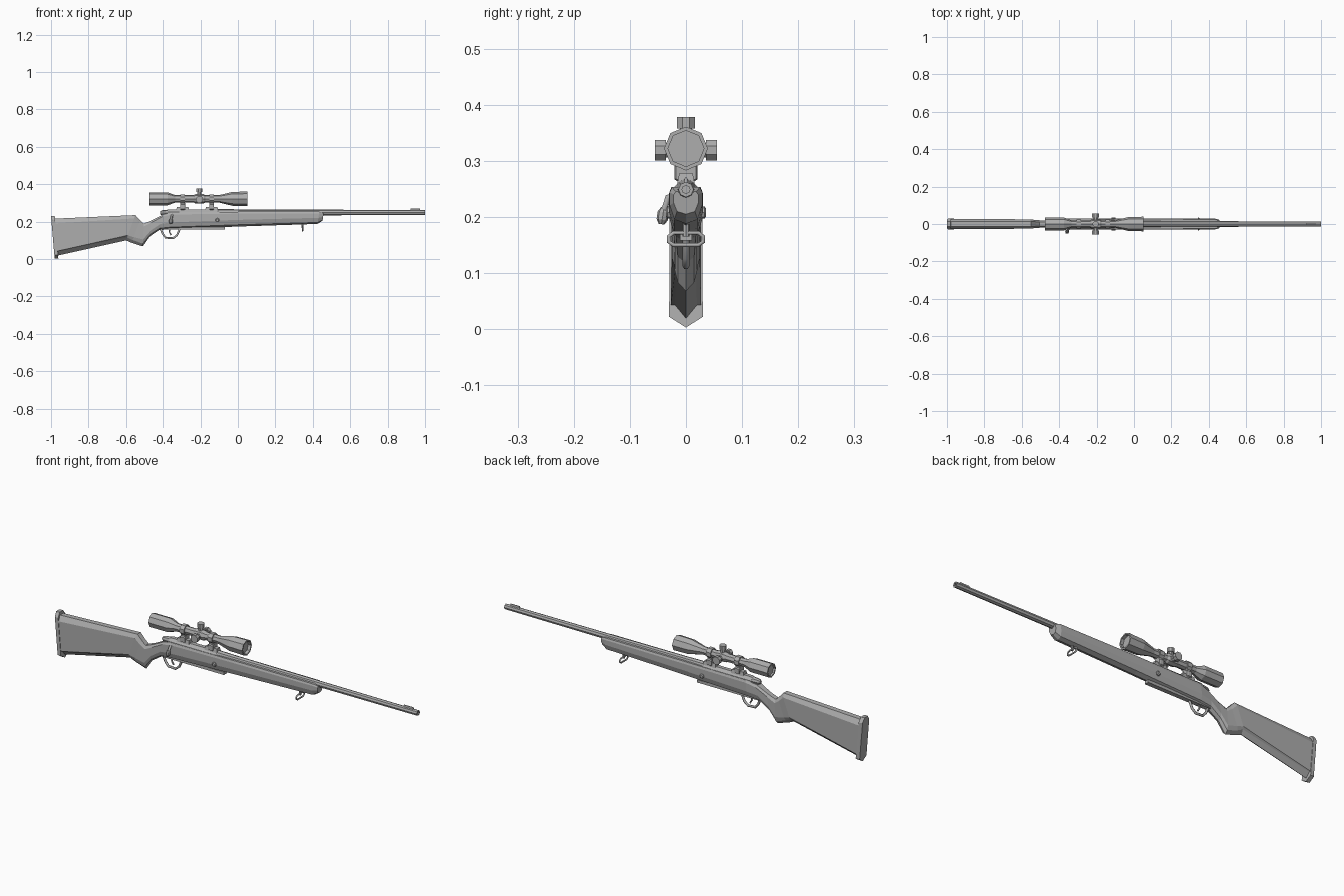
import bpy, bmesh, math
from mathutils import Vector

cube = bpy.data.objects.get("Cube")
if cube:
    bpy.data.objects.remove(cube, do_unlink=True)

grey = bpy.data.materials.new("plain_grey")
grey.use_nodes = True
colour = (0.42, 0.42, 0.42, 1)
grey.diffuse_color = colour
grey.node_tree.nodes["Principled BSDF"].inputs["Base Color"].default_value = colour


def add_object(name, mesh):
    mesh.materials.clear()
    mesh.materials.append(grey)
    ob = bpy.data.objects.new(name, mesh)
    bpy.context.collection.objects.link(ob)
    return ob


def loft(name, rings):
    """Skin a list of equal-length rings and cap both ends."""
    bm = bmesh.new()
    loops = [[bm.verts.new(p) for p in ring] for ring in rings]
    n = len(loops[0])
    for a, b in zip(loops, loops[1:]):
        for i in range(n):
            j = (i + 1) % n
            bm.faces.new((a[i], a[j], b[j], b[i]))
    bm.faces.new(loops[0])
    bm.faces.new(loops[-1])
    bmesh.ops.recalc_face_normals(bm, faces=bm.faces)
    mesh = bpy.data.meshes.new(name)
    bm.to_mesh(mesh)
    bm.free()
    return add_object(name, mesh)


def lathe(name, centre, axis, profile, sides=8, turn=0.0):
    """Turn (distance, radius) pairs around an axis through centre."""
    c, ax = Vector(centre), Vector(axis).normalized()
    u = Vector((0, 0, 1)) if abs(ax.z) < 0.9 else Vector((1, 0, 0))
    v = ax.cross(u).normalized()
    u = v.cross(ax)
    angles = [math.tau * (i + turn) / sides for i in range(sides)]
    return loft(name, [[c + ax * d + (u * math.cos(a) + v * math.sin(a)) * r
                        for a in angles] for d, r in profile])


def box(name, x0, x1, half, z0, z1, inset=0.0):
    """Block whose top is narrowed by inset."""
    return loft(name, [[(x0 + k, -half + k, z), (x1 - k, -half + k, z),
                        (x1 - k, half - k, z), (x0 + k, half - k, z)]
                       for z, k in ((z0, 0), (z1, inset))])


def rod(name, points, radius, closed=False):
    """Thin bent wire through the points."""
    cu = bpy.data.curves.new(name, 'CURVE')
    cu.dimensions = '3D'
    cu.bevel_depth, cu.bevel_resolution = radius, 1
    cu.use_fill_caps = True
    sp = cu.splines.new('POLY')
    sp.points.add(len(points) - 1)
    for p, co in zip(sp.points, points):
        p.co = (*co, 1)
    sp.use_cyclic_u = closed
    tmp = bpy.data.objects.new(name + "_path", cu)
    bpy.context.collection.objects.link(tmp)
    mesh = bpy.data.meshes.new_from_object(tmp)
    bpy.data.objects.remove(tmp, do_unlink=True)
    return add_object(name, mesh)


# Stock: stations of top x/z, bottom x/z, half width, top half width, mid height
stations = [
    (-.985, .216, -.968, .018, .027, .013, .12),
    (-.55, .235, -.60, .100, .025, .013, .2),
    (-.525, .208, -.57, .087, .022, .012, .25),
    (-.505, .190, -.51, .068, .020, .012, .3),
    (-.46, .207, -.475, .118, .020, .012, .35),
    (-.40, .238, -.42, .155, .024, .016, .4),
    (-.35, .250, -.36, .160, .029, .025, .4),
    (.0, .253, .0, .174, .030, .026, .45),
    (.435, .253, .425, .188, .029, .025, .5),
    (.458, .245, .452, .205, .022, .018, .5),
]


def stock_ring(xt, zt, xb, zb, w, wt, mid):
    half = [(wt, 0), (w, .13), (w, 1 - mid), (w * .72, .88), (0, 1)]
    right = [(xt + (xb - xt) * t, -y, zt + (zb - zt) * t) for y, t in half]
    return right + [(x, -y, z) for x, y, z in reversed(right[:-1])]


loft("stock", [stock_ring(*s) for s in stations])

# Butt pad with pointed toe
pad = [(.014, .23), (.029, .208), (.030, .022), (0, .003)]
outline = pad + [(-y, z) for y, z in reversed(pad[:-1])]
loft("butt_pad", [[(x0 + (.23 - z) * .085, y * k, z) for y, z in outline]
                  for x0, k in ((-1, .9), (-.995, 1), (-.98, 1))])

# Barrel, muzzle bore and front sight
lathe("barrel", (0, 0, .249), (1, 0, 0),
      [(-.12, .019), (.0, .017), (.45, .015), (1, .0135), (1, .007), (.97, .007)])
box("front_sight", .92, .975, .004, .258, .27, .002)

# Receiver, bolt and handle
lathe("receiver", (0, 0, .242), (1, 0, 0),
      [(-.375, .021), (-.365, .025), (-.11, .025), (-.09, .019)], 8, .5)
lathe("bolt_shroud", (0, 0, .247), (1, 0, 0),
      [(-.415, .008), (-.405, .014), (-.375, .017), (-.34, .017)])
rod("bolt_handle", [(-.352, -.01, .242), (-.352, -.032, .235),
                    (-.358, -.041, .205)], .006)
lathe("bolt_knob", (-.358, -.041, .205), (0, -.15, -1),
      [(-.012, .005), (-.004, .010), (.010, .010), (.018, .005)])

# Cross bolt heads on both sides
for side, label in ((-1, "right"), (1, "left")):
    lathe(label + "_cross_bolt", (-.11, side * .026, .208), (0, side, 0),
          [(0, .011), (.007, .011), (.01, .007)])

# Trigger group
box("floor_plate", -.42, -.07, .011, .158, .172)
rod("trigger_guard", [(-.412, 0, .162), (-.402, 0, .135), (-.385, 0, .114),
                      (-.345, 0, .112), (-.325, 0, .128), (-.31, 0, .162)], .006)
rod("trigger", [(-.362, 0, .165), (-.366, 0, .145), (-.356, 0, .128)], .004)

# Front sling swivel
lathe("swivel_stud", (.345, 0, .165), (0, 0, 1), [(0, .006), (.03, .006)])
rod("sling_swivel", [(.345, y, z) for y, z in
                     ((-.022, .172), (.022, .172), (.031, .165), (.031, .156),
                      (.022, .150), (-.022, .150), (-.031, .156), (-.031, .165))],
    .004, True)

# Scope body with recessed lenses
SCOPE_Z = .322
lathe("scope", (0, 0, SCOPE_Z), (1, 0, 0),
      [(-.466, .028), (-.475, .028), (-.475, .035), (-.375, .035), (-.335, .020),
       (-.10, .020), (-.03, .037), (.05, .039), (.05, .032), (.035, .032)])

# Scope adjustment knobs
TURRET_X = -.205
lathe("turret_collar", (TURRET_X, 0, SCOPE_Z), (1, 0, 0),
      [(-.03, .020), (-.022, .025), (.022, .025), (.03, .020)])
lathe("top_knob", (TURRET_X, 0, SCOPE_Z), (0, 0, 1),
      [(0, .012), (.036, .012), (.036, .017), (.056, .017)], 8, .5)
lathe("side_knobs", (TURRET_X, 0, SCOPE_Z - .003), (0, 1, 0),
      [(-.055, .020), (-.036, .020), (-.036, .014), (.036, .014),
       (.036, .020), (.055, .020)], 8, .5)

# Scope rings and their mounts
for x, label in ((-.295, "rear"), (-.14, "front")):
    lathe(label + "_scope_ring", (x, 0, SCOPE_Z), (1, 0, 0),
          [(-.012, .026), (.012, .026)], 8, .5)
    box(label + "_ring_post", x - .011, x + .011, .014, .27, .305)
    lathe(label + "_clamp", (x, 0, .279), (1, 0, 0),
          [(-.013, .021), (-.009, .024), (.009, .024), (.013, .021)], 6)
    box(label + "_mount_base", x - .035, x + .035, .016, .258, .278, .004)
